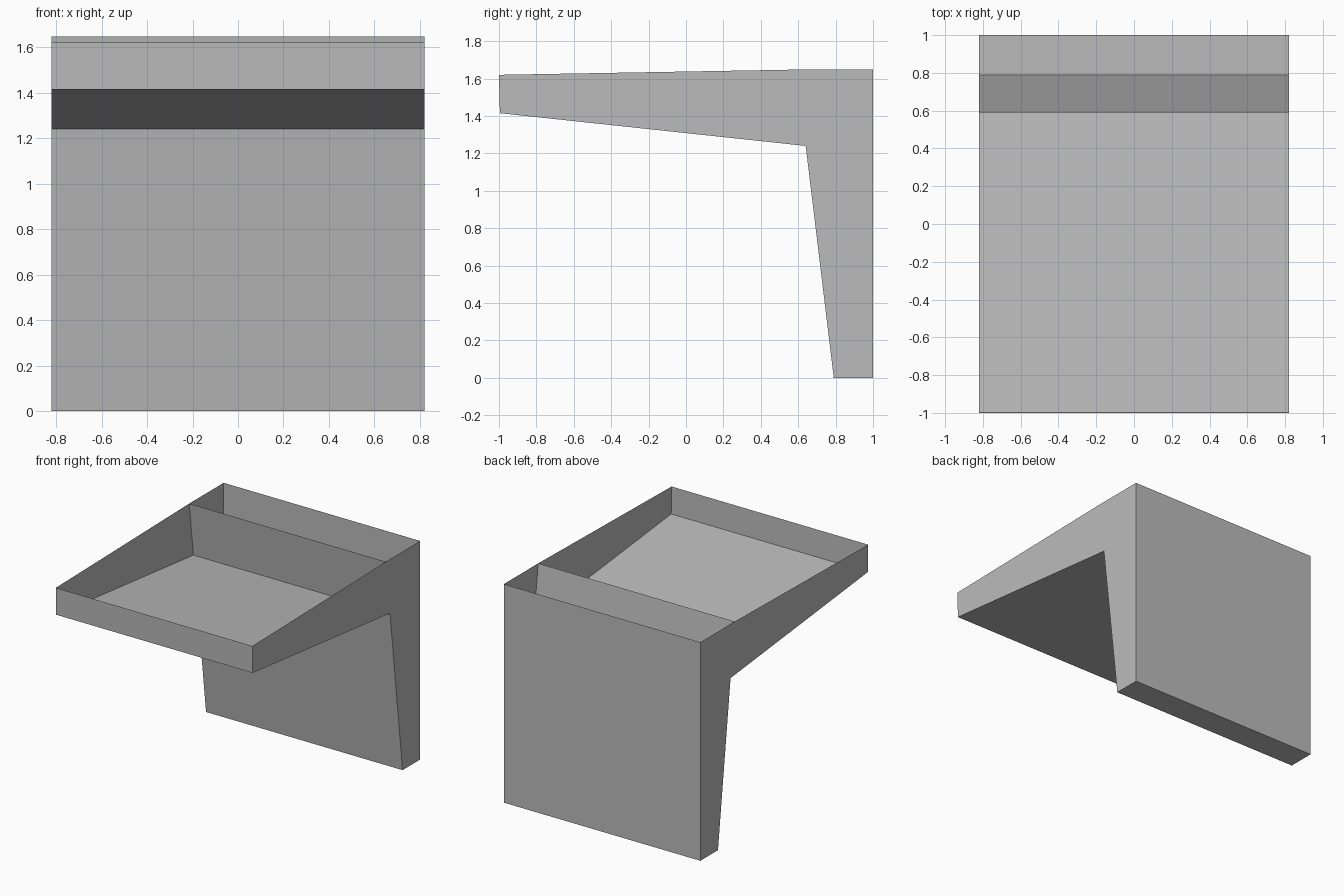
import bpy
import bmesh

cube = bpy.data.objects.get("Cube")
if cube:
    bpy.data.objects.remove(cube, do_unlink=True)

# One plain grey for the whole shelf
grey = bpy.data.materials.new("plain grey")
grey.use_nodes = True
colour = (0.5, 0.5, 0.5, 1)
grey.diffuse_color = colour
grey.node_tree.nodes["Principled BSDF"].inputs["Base Color"].default_value = colour

HALF = 0.82

# Side outline corners as (y, z)
front_top = (-1.0, 1.62)
front_low = (-0.995, 1.415)
elbow = (0.64, 1.24)
leg_front = (0.79, 0.0)
leg_back = (1.0, 0.0)
back_top = (1.0, 1.648)
divider_top = (0.59, 1.648)


def sheet(name, corners):
    """Make one flat sheet from its 3D corners."""
    bm = bmesh.new()
    bm.faces.new([bm.verts.new(c) for c in corners])
    mesh = bpy.data.meshes.new(name)
    bm.to_mesh(mesh)
    bm.free()
    mesh.materials.append(grey)
    obj = bpy.data.objects.new(name, mesh)
    bpy.context.collection.objects.link(obj)


def panel(name, a, b):
    """Sheet spanning the full width between two outline corners."""
    sheet(name, [(-HALF, *a), (HALF, *a), (HALF, *b), (-HALF, *b)])


# Open tray, its divider and the hollow leg
panel("tray_front", front_low, front_top)
panel("tray_floor", elbow, front_low)
panel("divider", elbow, divider_top)
panel("leg_front", leg_front, elbow)
panel("leg_base", leg_back, leg_front)
panel("back_panel", back_top, leg_back)

# Bracket-shaped side walls
outline = [front_top, front_low, elbow, leg_front, leg_back, back_top, divider_top]
sheet("left_side", [(HALF, y, z) for y, z in outline])
sheet("right_side", [(-HALF, y, z) for y, z in reversed(outline)])
